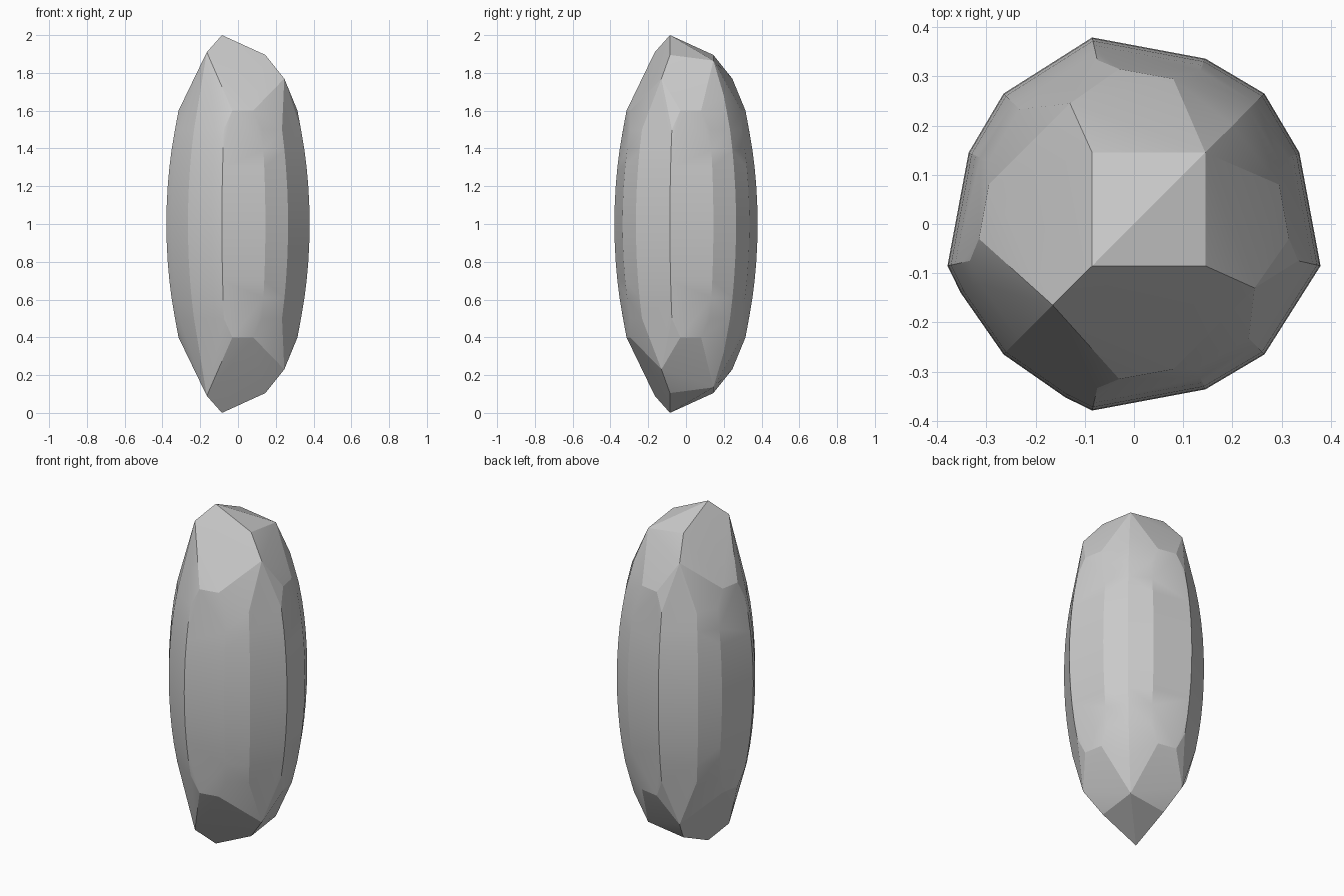
import bpy, bmesh, math

if "Cube" in bpy.data.objects:
    bpy.data.objects.remove(bpy.data.objects["Cube"])

# Key points (x, y, height from the middle); each is mirrored across the
# diagonal x = y and across the middle plane
def spread(p):
    x, y, h = p
    return {(a, b, 1 + s * h) for a, b in ((x, y), (y, x)) for s in (1, -1)}

points = set()

# Tip facets and shoulders
caps = [
    (-.085, -.085, 1.0), (.145, -.085, .895), (.145, .145, .865),
    (-.165, -.165, .91), (.245, -.13, .77), (.2, .2, .68),
    (-.03, -.315, .6), (.08, -.295, .6), (-.03, .315, .6), (.08, .295, .6),
    (-.205, -.235, .56),
]
for p in caps:
    points |= spread(p)

# Waist outline, shrunk along an elliptical height profile
waist = [(-.085, -.379), (.145, -.336), (.265, -.265), (-.265, -.265),
         (-.14, -.352), (-.085, .379), (.145, .336), (.265, .265)]
for h in (0, .1, .2, .3, .39, .5):
    k = math.sqrt(1 - (h / 1.051) ** 2)
    for x, y in waist:
        points |= spread((x * k, y * k, h))

# Stone body: hull around the points
bm = bmesh.new()
for p in sorted(points):
    bm.verts.new(p)
res = bmesh.ops.convex_hull(bm, input=bm.verts)
loose = [v for v in bm.verts if not v.link_faces]
bmesh.ops.delete(bm, geom=loose, context='VERTS')
bmesh.ops.dissolve_limit(bm, angle_limit=math.radians(1.5),
                         verts=bm.verts, edges=bm.edges)
bmesh.ops.recalc_face_normals(bm, faces=bm.faces)
mesh = bpy.data.meshes.new("faceted_stone")
bm.to_mesh(mesh)
bm.free()

stone = bpy.data.objects.new("faceted_stone", mesh)
bpy.context.collection.objects.link(stone)
bpy.context.view_layer.objects.active = stone
stone.select_set(True)
bpy.ops.object.shade_smooth_by_angle(angle=math.radians(14))
